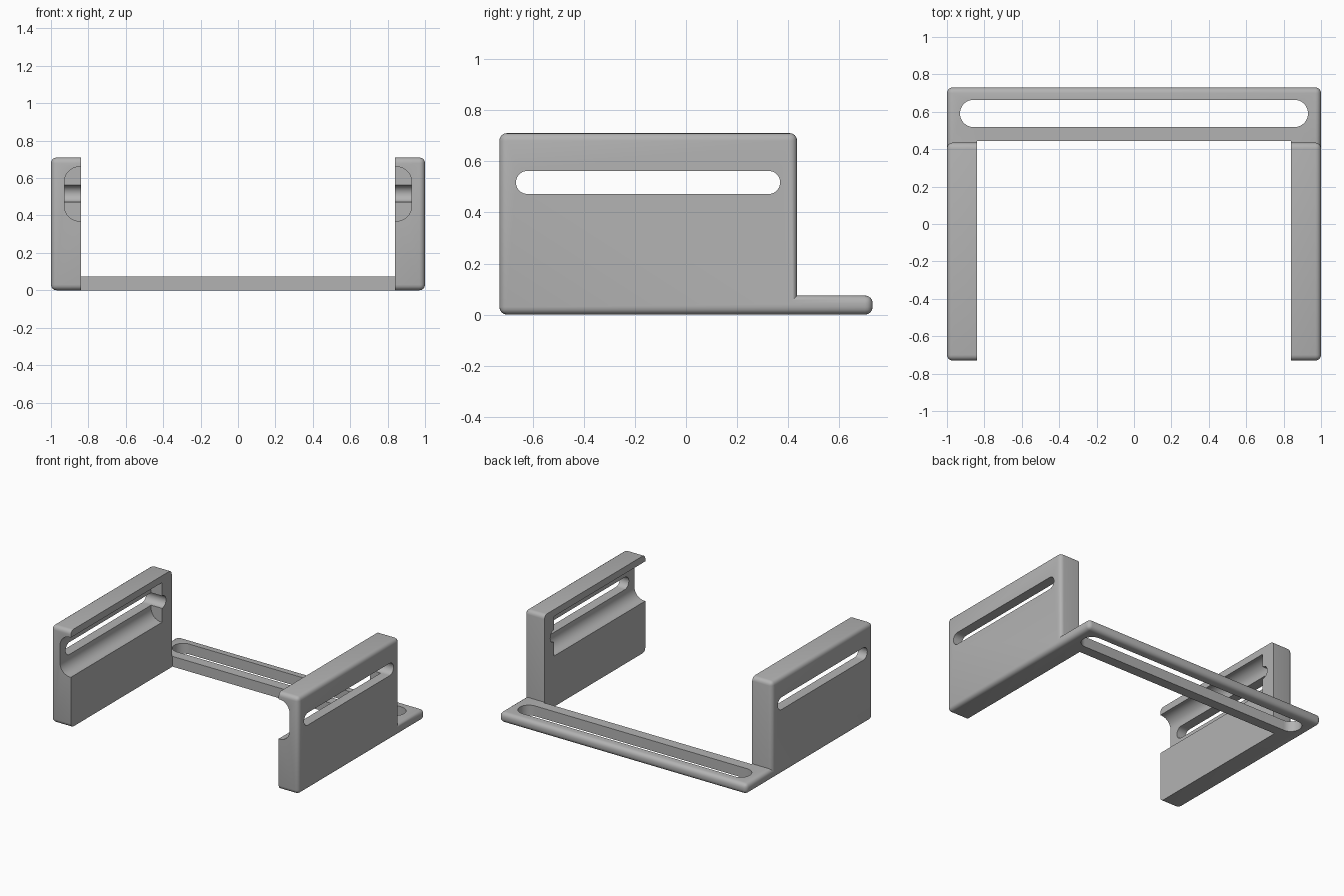
import bpy, bmesh, math
from mathutils import Vector

if "Cube" in bpy.data.objects:
    bpy.data.objects.remove(bpy.data.objects["Cube"], do_unlink=True)

# Single grey material
grey = bpy.data.materials.new("plain_grey")
grey.use_nodes = True
COLOUR = (0.45, 0.45, 0.45, 1)
grey.diffuse_color = COLOUR
grey.node_tree.nodes["Principled BSDF"].inputs["Base Color"].default_value = COLOUR


def prism(name, outline, axis, start, end):
    """Extrude a 2D outline along x, y or z."""
    def place(u, v, w):
        return {"x": (w, u, v), "y": (u, w, v), "z": (u, v, w)}[axis]
    bm = bmesh.new()
    face = bm.faces.new([bm.verts.new(place(u, v, start)) for u, v in outline])
    new = bmesh.ops.extrude_face_region(bm, geom=[face])["geom"]
    shift = Vector(place(0, 0, end - start))
    bmesh.ops.translate(bm, vec=shift, verts=[g for g in new if isinstance(g, bmesh.types.BMVert)])
    bmesh.ops.recalc_face_normals(bm, faces=bm.faces)
    mesh = bpy.data.meshes.new(name)
    bm.to_mesh(mesh)
    bm.free()
    obj = bpy.data.objects.new(name, mesh)
    bpy.context.collection.objects.link(obj)
    return obj


def rounded(u0, u1, v0, v1, r, steps=10):
    """Rectangle outline with round corners."""
    corners = [(u1 - r, v1 - r), (u0 + r, v1 - r), (u0 + r, v0 + r), (u1 - r, v0 + r)]
    points = []
    for i, (cu, cv) in enumerate(corners):
        for s in range(steps + 1):
            a = math.pi / 2 * (i + s / steps)
            points.append((cu + r * math.cos(a), cv + r * math.sin(a)))
    return points


# Body: L-shaped side profile across the whole width, rounded on its convex edges
WALL_BACK, BAR_TOP = 0.435, 0.075
outline = [(-0.73, 0), (0.73, 0), (0.73, BAR_TOP), (WALL_BACK, BAR_TOP),
           (WALL_BACK, 0.71), (-0.73, 0.71)]
body = prism("slotted_bracket", outline, "x", -1, 1)
bm = bmesh.new()
bm.from_mesh(body.data)
convex = [e for e in bm.edges if e.is_convex]
bmesh.ops.bevel(bm, geom=convex, offset=0.03, segments=4, profile=0.5,
                affect="EDGES", clamp_overlap=True)
bm.to_mesh(body.data)
bm.free()

# Cutters: space between the walls, bar slot, wall slots, inner pockets open at the front
box = [(-0.84, -1), (0.84, -1), (0.84, 0.443), (-0.84, 0.443)]
cutters = [
    prism("opening_cutter", box, "z", -0.5, 1.5),
    prism("bar_slot_cutter", rounded(-0.93, 0.93, 0.518, 0.664, 0.072), "z", -0.2, 0.3),
    prism("wall_slot_cutter", rounded(-0.665, 0.368, 0.472, 0.562, 0.0445), "x", -1.2, 1.2),
    prism("pocket_cutter", rounded(-0.928, 0.928, 0.37, 0.66, 0.08), "y", -1.1, 0.322),
]
for cutter in cutters:
    cutter.hide_render = True
    mod = body.modifiers.new(cutter.name, "BOOLEAN")
    mod.operation = "DIFFERENCE"
    mod.solver = "EXACT"
    mod.object = cutter

# Bake the cuts and drop the cutters
graph = bpy.context.evaluated_depsgraph_get()
finished = bpy.data.meshes.new_from_object(body.evaluated_get(graph))
body.modifiers.clear()
body.data = finished
for cutter in cutters:
    bpy.data.objects.remove(cutter, do_unlink=True)
finished.materials.clear()
finished.materials.append(grey)

# Smooth rounds, sharp cut edges
bpy.ops.object.select_all(action="DESELECT")
body.select_set(True)
bpy.context.view_layer.objects.active = body
bpy.ops.object.shade_smooth_by_angle(angle=math.radians(30))
